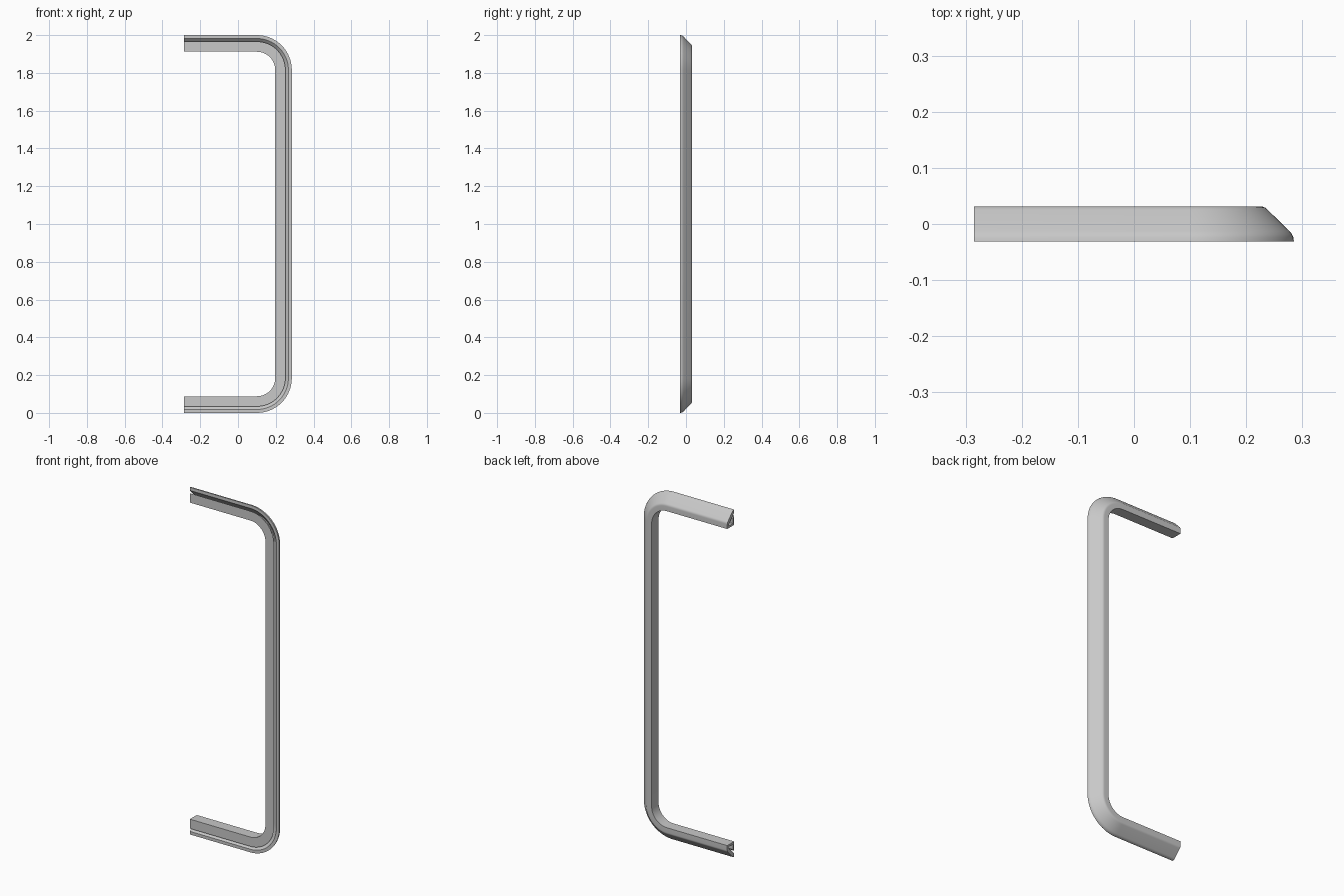
import bpy, bmesh, math

if "Cube" in bpy.data.objects:
    bpy.data.objects.remove(bpy.data.objects["Cube"])

# Cross-section as (distance towards the outside of the bend, y)
PROFILE = [
    (0.267, -0.0315), (0.285, -0.0315), (0.284, -0.024), (0.2815, -0.018),
    (0.277, -0.0125), (0.238, 0.0255), (0.234, 0.029), (0.229, 0.031),
    (0.224, 0.0315), (0.197, 0.0315), (0.197, -0.0315), (0.251, -0.0315),
    (0.239, -0.0195), (0.209, -0.0195), (0.209, 0.0195), (0.216, 0.0195),
]
BEND_X, BEND_Z, END_X, STEPS = 0.10, 0.815, -0.285, 16

# Path stations: (centre x, centre z, direction angle)
stations = [(END_X, 1 - BEND_Z, -math.pi / 2)]
for side in (-1, 1):
    start = -math.pi / 2 if side < 0 else 0
    for i in range(STEPS + 1):
        stations.append((BEND_X, 1 + side * BEND_Z,
                         start + math.pi / 2 * i / STEPS))
stations.append((END_X, 1 + BEND_Z, math.pi / 2))

# Sweep the slotted section along the C-shaped path
bm = bmesh.new()
rings = []
for cx, cz, a in stations:
    rings.append([bm.verts.new((cx + (d - BEND_X) * math.cos(a), y,
                                cz + (d - BEND_X) * math.sin(a)))
                  for d, y in PROFILE])
n = len(PROFILE)
for r0, r1 in zip(rings, rings[1:]):
    for i in range(n):
        j = (i + 1) % n
        bm.faces.new((r0[i], r0[j], r1[j], r1[i]))
# Cut ends
bm.faces.new(rings[0])
bm.faces.new(rings[-1])
bmesh.ops.recalc_face_normals(bm, faces=bm.faces[:])

mesh = bpy.data.meshes.new("trim_frame")
bm.to_mesh(mesh)
bm.free()
frame = bpy.data.objects.new("trim_frame", mesh)
bpy.context.collection.objects.link(frame)

grey = bpy.data.materials.new("plain grey")
grey.diffuse_color = (0.58, 0.58, 0.58, 1)
grey.use_nodes = True
grey.node_tree.nodes["Principled BSDF"].inputs["Base Color"].default_value = grey.diffuse_color
mesh.materials.append(grey)

bpy.context.view_layer.objects.active = frame
frame.select_set(True)
bpy.ops.object.shade_smooth_by_angle(angle=math.radians(30))
